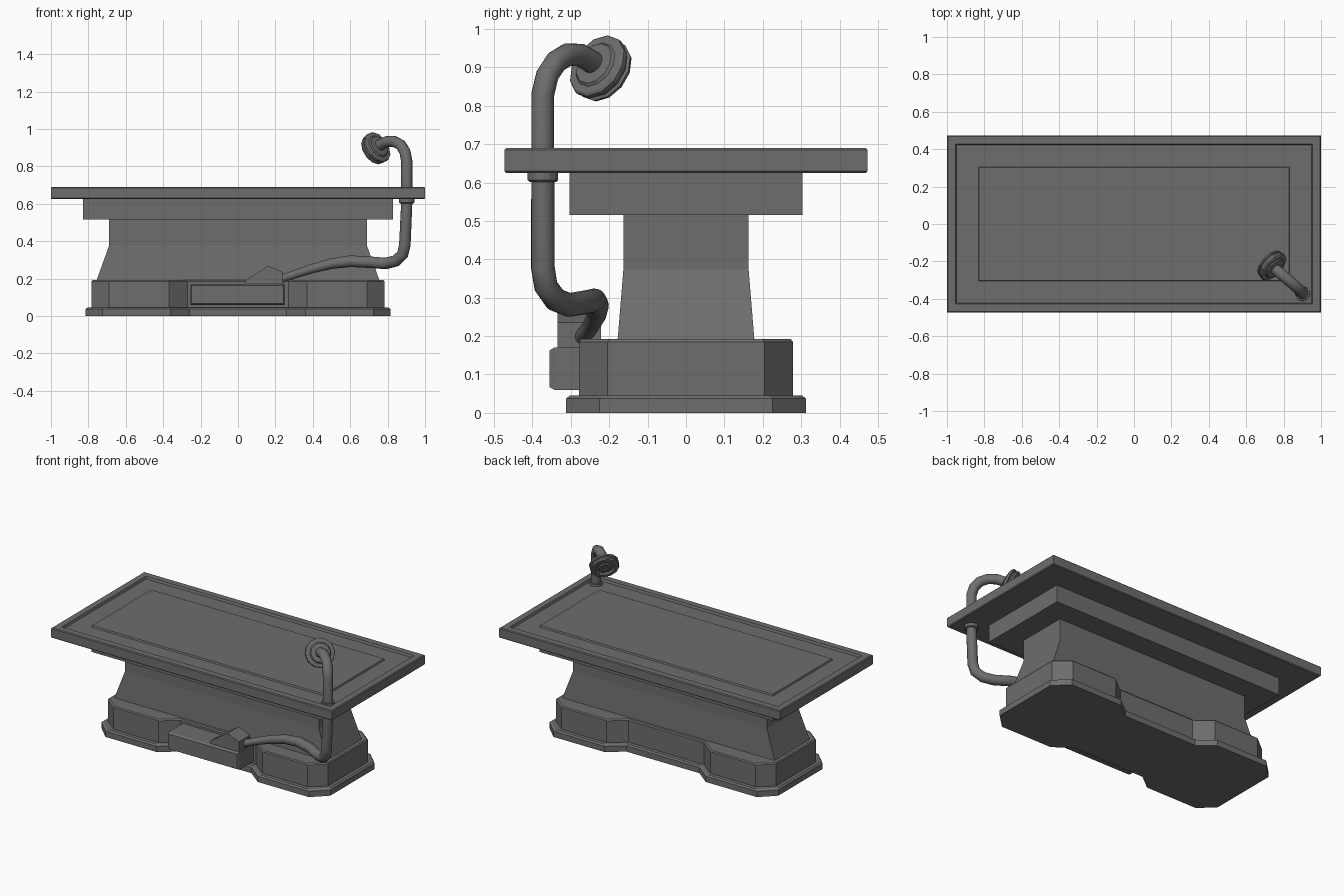
import bpy, bmesh
from math import cos, sin, tau
from mathutils import Vector

if "Cube" in bpy.data.objects:
    bpy.data.objects.remove(bpy.data.objects["Cube"])

# Dark grey finish shared by all parts
dark = bpy.data.materials.new("dark_grey")
dark.diffuse_color = (0.155, 0.155, 0.155, 1)
dark.use_nodes = True
dark.node_tree.nodes["Principled BSDF"].inputs["Base Color"].default_value = dark.diffuse_color


def loft(name, rings):
    """Skin a stack of equal-length closed rings and cap both ends."""
    bm = bmesh.new()
    loops = [[bm.verts.new(p) for p in ring] for ring in rings]
    n = len(loops[0])
    for a, b in zip(loops, loops[1:]):
        for i in range(n):
            j = (i + 1) % n
            bm.faces.new((a[i], a[j], b[j], b[i]))
    bm.faces.new(loops[0][::-1])
    bm.faces.new(loops[-1])
    bmesh.ops.recalc_face_normals(bm, faces=bm.faces)
    me = bpy.data.meshes.new(name)
    bm.to_mesh(me)
    bm.free()
    me.materials.append(dark)
    ob = bpy.data.objects.new(name, me)
    bpy.context.collection.objects.link(ob)
    return ob


def rect(hx, hy, z):
    return [(hx, -hy, z), (hx, hy, z), (-hx, hy, z), (-hx, -hy, z)]


def four_way(quarter, z, grow=0.0):
    """Mirror a quarter outline (end to middle) into a closed ring."""
    q = [(x + (grow if x > 0.5 else -grow), y + grow) for x, y in quarter]
    half = q + [(-x, y) for x, y in reversed(q)]
    return [(x, y, z) for x, y in half + [(-x, -y) for x, y in half]]


def turned(name, centre, axis, profile, sides):
    """Round part from (offset along axis, radius) pairs."""
    rot = Vector(axis).to_track_quat('Z', 'Y')
    return loft(name, [[Vector(centre) + rot @ Vector((r * cos(tau * i / sides),
                        r * sin(tau * i / sides), h)) for i in range(sides)]
                       for h, r in profile])


def tube(name, pts):
    """Smooth round pipe through (x, y, z, radius) points."""
    cu = bpy.data.curves.new(name, 'CURVE')
    cu.dimensions = '3D'
    cu.bevel_depth = 1.0
    cu.bevel_resolution = 6
    cu.use_fill_caps = True
    sp = cu.splines.new('POLY')
    sp.points.add(len(pts) - 1)
    for p, (x, y, z, r) in zip(sp.points, pts):
        p.co = (x, y, z, 1)
        p.radius = r
    sp.use_smooth = True
    cu.materials.append(dark)
    ob = bpy.data.objects.new(name, cu)
    bpy.context.collection.objects.link(ob)
    return ob


# Table top: slab, raised rim, sunken tray and low centre panel
loft("table_top", [rect(*r) for r in (
    (0.995, 0.468, 0.625), (1.0, 0.473, 0.630), (1.0, 0.473, 0.685),
    (0.995, 0.468, 0.690), (0.955, 0.428, 0.690), (0.95, 0.423, 0.675),
    (0.832, 0.305, 0.675), (0.828, 0.301, 0.685))])

# Block under the top, and flared pedestal
loft("under_block", [rect(0.83, 0.303, 0.515), rect(0.83, 0.303, 0.63)])
loft("pedestal", [rect(0.76, 0.179, 0.18), rect(0.69, 0.163, 0.375),
                  rect(0.69, 0.163, 0.52)])

# Waisted base with chamfered ends, on a wider plinth
base = [(0.783, 0.205), (0.69, 0.279), (0.37, 0.279), (0.27, 0.2)]
loft("base", [four_way(base, 0.04), four_way(base, 0.185),
              four_way(base, 0.192, -0.006)])
plinth = [(0.815, 0.225), (0.725, 0.313), (0.36, 0.313), (0.26, 0.235)]
loft("plinth", [four_way(plinth, 0.0), four_way(plinth, 0.037),
                four_way(plinth, 0.045, -0.01)])


# Control box on the front of the base
def front_ring(hx, y, z0, z1):
    return [(-0.003 - hx, y, z0), (-0.003 + hx, y, z0),
            (-0.003 + hx, y, z1), (-0.003 - hx, y, z1)]


loft("control_box", [front_ring(0.252, -0.18, 0.06, 0.17),
                     front_ring(0.252, -0.343, 0.06, 0.17),
                     front_ring(0.245, -0.355, 0.067, 0.163)])

# Wedge-shaped hose fitting on the box
wedge = [(0.04, 0.165), (0.04, 0.19), (0.16, 0.268), (0.24, 0.235), (0.24, 0.165)]
loft("hose_fitting", [[(x, y, z) for x, z in wedge] for y in (-0.335, -0.222)])

# Hose rising from the fitting, through the top, to the shower head
tube("hose_pipe", [
    (0.21, -0.275, 0.19, 0.021), (0.30, -0.25, 0.222, 0.022),
    (0.40, -0.233, 0.254, 0.025), (0.50, -0.229, 0.28, 0.028),
    (0.60, -0.238, 0.293, 0.031), (0.70, -0.262, 0.288, 0.031),
    (0.79, -0.305, 0.281, 0.031), (0.845, -0.34, 0.295, 0.031),
    (0.88, -0.365, 0.33, 0.031), (0.892, -0.373, 0.38, 0.031),
    (0.902, -0.373, 0.60, 0.03), (0.902, -0.373, 0.83, 0.03),
    (0.892, -0.361, 0.88, 0.03), (0.87, -0.338, 0.915, 0.03),
    (0.835, -0.308, 0.933, 0.03), (0.795, -0.275, 0.932, 0.03),
    (0.755, -0.24, 0.911, 0.03)])
turned("pipe_collar", (0.902, -0.373, 0.602), (0, 0, 1),
       [(0, 0.036), (0.005, 0.041), (0.05, 0.041), (0.086, 0.038)], 14)

# Shower head with stepped rim and ringed face
turned("shower_head", (0.739, -0.224, 0.898), (-0.65, 0.6, -0.45),
       [(-0.03, 0.03), (-0.027, 0.058), (-0.02, 0.064), (-0.018, 0.083),
        (-0.013, 0.089), (0.0, 0.089), (0.004, 0.08), (0.012, 0.08),
        (0.016, 0.087), (0.026, 0.084), (0.028, 0.06), (0.016, 0.055),
        (0.016, 0.038), (0.024, 0.034), (0.024, 0.02), (0.018, 0.017)], 12)
